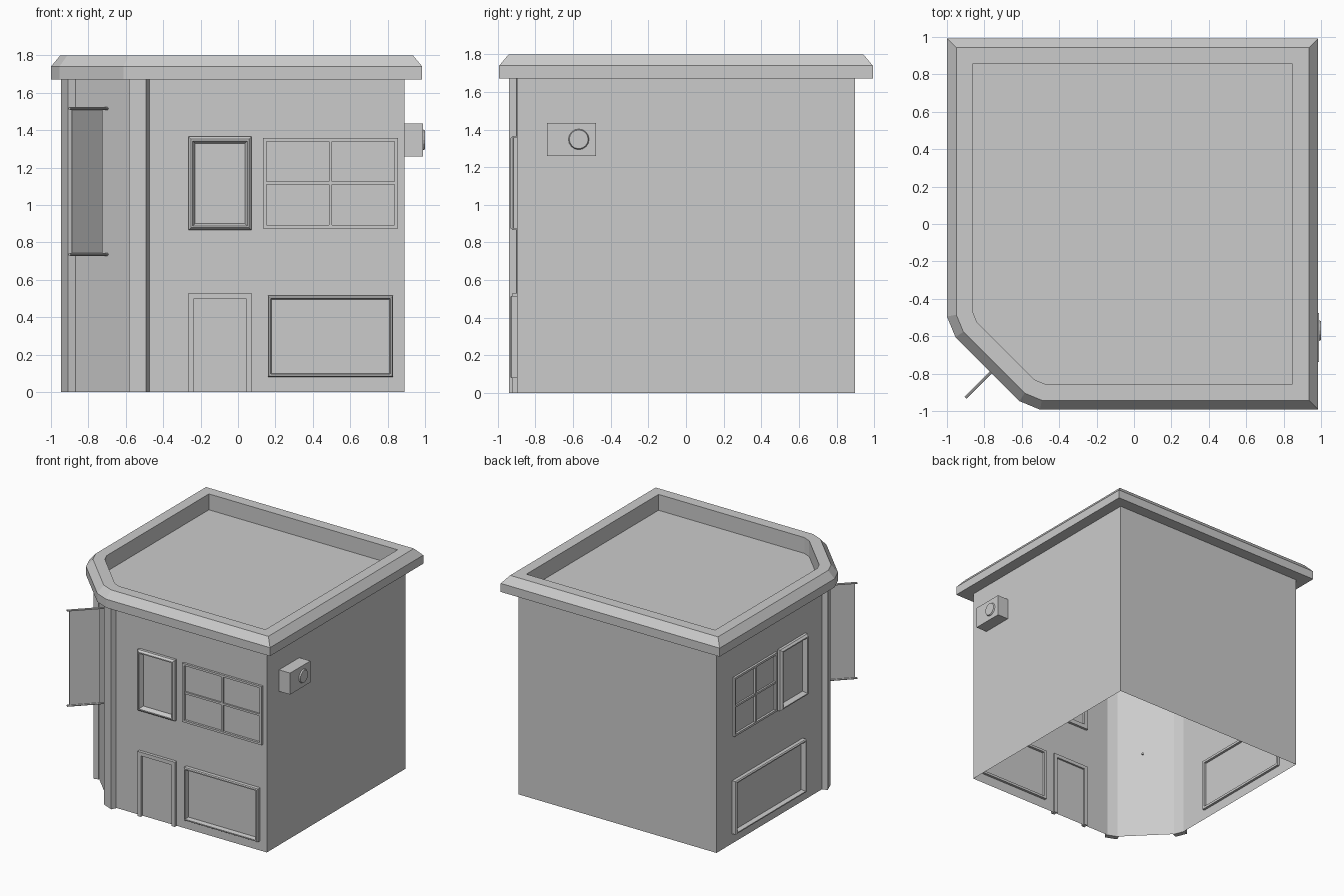
import bpy, bmesh, math
from mathutils import Vector, Matrix

if "Cube" in bpy.data.objects:
    bpy.data.objects.remove(bpy.data.objects["Cube"])

SHIFT = Vector((-0.0075, 0, 0))   # plan is symmetric about x = y before this shift
R, W = 0.9925, 0.8975             # half width of roof and of walls


def finish(name, bm):
    bmesh.ops.recalc_face_normals(bm, faces=bm.faces)
    me = bpy.data.meshes.new(name)
    bm.to_mesh(me)
    bm.free()
    ob = bpy.data.objects.new(name, me)
    bpy.context.collection.objects.link(ob)
    return ob


def offset(poly, d):
    """Inset a counter-clockwise outline by d."""
    out = []
    for i, p in enumerate(poly):
        a, b = poly[i - 1], poly[(i + 1) % len(poly)]
        e1, e2 = (p - a).normalized(), (b - p).normalized()
        n1, n2 = Vector((-e1.y, e1.x)), Vector((-e2.y, e2.x))
        out.append(p + (n1 + n2) * d / (1 + n1.dot(n2)))
    return out


def loft(name, rings, cap_first=False, cap_last=False, closed=False):
    bm = bmesh.new()
    vs = [[bm.verts.new(Vector(p) + SHIFT) for p in r] for r in rings]
    pairs = list(zip(vs, vs[1:])) + ([(vs[-1], vs[0])] if closed else [])
    for a, b in pairs:
        for i in range(len(a)):
            j = (i + 1) % len(a)
            bm.faces.new((a[i], a[j], b[j], b[i]))
    if cap_first:
        bm.faces.new(vs[0])
    if cap_last:
        bm.faces.new(vs[-1])
    return finish(name, bm)


def at(poly, z):
    return [(p.x, p.y, z) for p in poly]


def on_wall(u, z, d, left):
    """Point at u along the front wall, d outside it (or its mirror on the left)."""
    return (-W - d, u, z) if left else (u, -W - d, z)


def frame(name, u0, u1, z0, z1, profile, left=False):
    rings = [[on_wall(u, z, d, left) for u, z in
              ((u0 + i, z0 + i), (u1 - i, z0 + i), (u1 - i, z1 - i), (u0 + i, z1 - i))]
             for i, d in profile]
    return loft(name, rings, closed=True)


def bar(name, u0, u1, z0, z1, depth, left=False):
    rings = [[on_wall(u, z, d, left) for u, z in
              ((u0, z0), (u1, z0), (u1, z1), (u0, z1))] for d in (-0.015, depth)]
    return loft(name, rings, True, True)


# shared outline: square with a cut, bevelled front-left corner
outline = [Vector(p) for p in ((-R, -0.495), (-0.947, -0.605), (-0.605, -0.947),
                               (-0.495, -R), (R, -R), (R, R), (-R, R))]
wall_line = offset(outline, R - W)

# walls (open at the bottom)
loft("walls", [at(wall_line, 0), at(wall_line, 1.67)])

# cornice, parapet and sunken roof deck
loft("roof", [at(offset(outline, o), z) for o, z in
              ((R - W, 1.67), (0, 1.67), (0, 1.74), (0.05, 1.8), (0.137, 1.8), (0.137, 1.67))],
     cap_last=True)

# corner pilasters on the two small bevel faces
outer = offset(outline, R - W - 0.042)
for side, (i, j) in (("left", (0, 1)), ("front", (2, 3))):
    a, b = wall_line[i], wall_line[j]
    t = (b - a).normalized() * 0.012
    prof = [a - t, outer[i], outer[j], b + t]
    loft(side + "_pilaster", [at(prof, 0), at(prof, 1.67)], True, True)

# windows
BEVELLED = ((0, -0.02), (0, 0.022), (0.013, 0.038), (0.022, 0.038), (0.036, 0.008), (0.036, -0.02))
SHOP = ((0, -0.02), (0, 0.03), (0.006, 0.038), (0.015, 0.038), (0.02, 0.008), (0.02, -0.02))
PLAIN = ((0, -0.015), (0, 0.018), (0.017, 0.018), (0.017, -0.015))
for side, left, single, grid, shop in (
        ("front", False, (-0.258, 0.08), (0.142, 0.862), (0.167, 0.837)),
        ("left", True, (-0.25, 0.105), (0.135, 0.685), (-0.22, 0.695))):
    frame(side + "_single_window_frame", *single, 0.865, 1.365, BEVELLED, left)
    frame(side + "_grid_window_frame", *grid, 0.875, 1.357, PLAIN, left)
    frame(side + "_shop_window_frame", *shop, 0.08, 0.515, SHOP, left)
    mid = sum(grid) / 2
    bar(side + "_grid_window_mullion", mid - 0.008, mid + 0.008, 0.89, 1.34, 0.016, left)
    bar(side + "_grid_window_transom", grid[0] + 0.015, grid[1] - 0.015, 1.108, 1.124, 0.014, left)

# door frame
bar("door_jamb_left", -0.258, -0.228, 0, 0.5, 0.025)
bar("door_jamb_right", 0.05, 0.08, 0, 0.5, 0.025)
bar("door_head", -0.258, 0.08, 0.5, 0.53, 0.025)

# hanging sign: two rods and a thin panel square to the cut corner
turn = Matrix.Rotation(math.radians(45), 4, 'Z')
for name, z in (("sign_rod_top", 1.515), ("sign_rod_bottom", 0.735)):
    bm = bmesh.new()
    bmesh.ops.create_cone(bm, cap_ends=True, segments=8, radius1=0.008, radius2=0.008, depth=0.3,
                          matrix=Matrix.Translation((-0.795, -0.823, z)) @ turn
                          @ Matrix.Rotation(math.pi / 2, 4, 'Y'))
    finish(name, bm)
bm = bmesh.new()
bmesh.ops.create_cube(bm, size=1, matrix=Matrix.Translation((-0.807, -0.835, 1.125)) @ turn
                      @ Matrix.Diagonal((0.23, 0.005, 0.78, 1)))
finish("sign_panel", bm)

# wall-mounted air unit with a round fan
bm = bmesh.new()
bmesh.ops.create_cube(bm, size=1, matrix=Matrix.Translation((0.935, -0.608, 1.348))
                      @ Matrix.Diagonal((0.11, 0.262, 0.176, 1)))
finish("air_unit", bm)
bm = bmesh.new()
bmesh.ops.create_cone(bm, cap_ends=True, segments=16, radius1=0.056, radius2=0.05, depth=0.012,
                      matrix=Matrix.Translation((0.994, -0.57, 1.348))
                      @ Matrix.Rotation(math.pi / 2, 4, 'Y'))
finish("air_unit_fan", bm)
